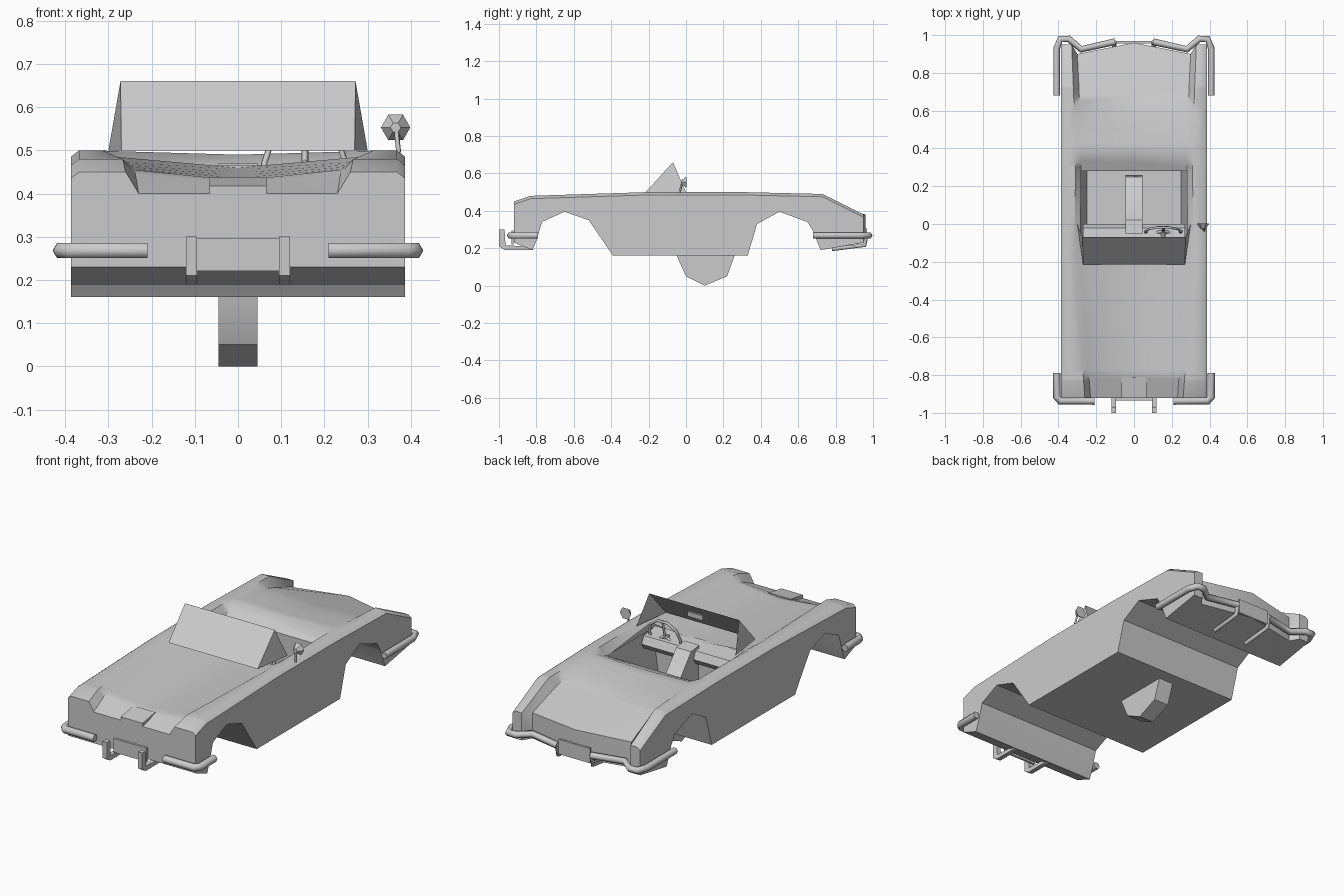
import bpy, bmesh, math
from mathutils import Matrix, Vector

if "Cube" in bpy.data.objects:
    bpy.data.objects.remove(bpy.data.objects["Cube"])


def finish(bm, name, mirror=False, angle=35):
    bmesh.ops.recalc_face_normals(bm, faces=bm.faces)
    me = bpy.data.meshes.new(name)
    bm.to_mesh(me)
    bm.free()
    ob = bpy.data.objects.new(name, me)
    bpy.context.collection.objects.link(ob)
    if mirror:
        m = ob.modifiers.new("mirror", 'MIRROR')
        m.merge_threshold = 0.0005
    bpy.ops.object.select_all(action='DESELECT')
    ob.select_set(True)
    bpy.context.view_layer.objects.active = ob
    bpy.ops.object.shade_smooth_by_angle(angle=math.radians(angle))
    return ob


def prism(name, yz, x0, x1, mirror=False):
    """Side profile (y, z) extruded from x0 to x1."""
    bm = bmesh.new()
    f = bm.faces.new([bm.verts.new((x0, y, z)) for y, z in yz])
    r = bmesh.ops.extrude_face_region(bm, geom=[f])
    for v in r['geom']:
        if isinstance(v, bmesh.types.BMVert):
            v.co.x = x1
    return finish(bm, name, mirror)


def box(name, c, s):
    (x, y, z), (a, b, d) = c, (v / 2 for v in s)
    return prism(name, [(y - b, z - d), (y + b, z - d), (y + b, z + d), (y - b, z + d)], x - a, x + a)


def tube(name, pts, r, mirror=False, cyclic=False, res=1):
    cu = bpy.data.curves.new(name, 'CURVE')
    cu.dimensions = '3D'
    cu.bevel_depth, cu.bevel_resolution, cu.use_fill_caps = r, res, True
    sp = cu.splines.new('POLY')
    sp.points.add(len(pts) - 1)
    for p, co in zip(sp.points, pts):
        p.co = (*co, 1)
    sp.use_cyclic_u = cyclic
    ob = bpy.data.objects.new(name, cu)
    bpy.context.collection.objects.link(ob)
    if mirror:
        ob.modifiers.new("mirror", 'MIRROR')
    return ob


def lerp(keys, y):
    for (a, p), (b, q) in zip(keys, keys[1:]):
        if y <= b:
            return p + (q - p) * (y - a) / (b - a)
    return keys[-1][1]


# body: height curves along y for underside, fender top, panel edge, panel centre
under = [(-.92, .23), (-.82, .19), (-.8, .24), (-.77, .34), (-.65, .395), (-.52, .35), (-.39, .16),
         (.33, .16), (.38, .33), (.5, .395), (.65, .34), (.68, .29), (.72, .19), (.95, .23)]
fender = [(-.92, .45), (-.83, .48), (-.2, .5), (.3, .5), (.73, .49), (.95, .38)]
edge = [(-.92, .4), (-.8, .455), (-.1, .485), (.28, .45), (.38, .498), (.6, .475), (.95, .37)]
centre = [(-.92, .4), (-.8, .43), (-.1, .46), (.28, .45), (.38, .49), (.6, .465), (.95, .38)]
inner = [(-.92, .26), (-.2, .315), (.28, .31), (.43, .31), (.95, .33)]
ys = sorted({y for k in (under, fender, edge, centre, inner) for y, _ in k})
bm = bmesh.new()
rows = []
for y in ys:
    zb, zt, xi = lerp(under, y), lerp(fender, y), lerp(inner, y)
    zt = max(zt, zb + .05)
    ze, zc = max(lerp(edge, y), zb + .003), max(lerp(centre, y), zb + .003)
    top = [(.387, zt - .015), (.368, zt), (xi, zt), (xi - .03, ze), (0, zc)]
    back = [0, 0, 0, -.05, .01] if y == ys[-1] else [0] * 5
    rows.append(([bm.verts.new((x, y + d, z)) for (x, z), d in zip(top, back)],
                 [bm.verts.new((x, y + d, zb)) for (x, z), d in zip(top, back)]))
for y, (t0, b0), (t1, b1) in zip(ys, rows, rows[1:]):
    for i in range(4):
        if i < 3 or not -.11 < y < .27:          # cabin opening
            bm.faces.new((t0[i], t0[i + 1], t1[i + 1], t1[i]))
        bm.faces.new((b0[i], b0[i + 1], b1[i + 1], b1[i]))
    bm.faces.new((t0[0], t1[0], b1[0], b0[0]))
for t, b in (rows[0], rows[-1]):
    for i in range(4):
        bm.faces.new((t[i], t[i + 1], b[i + 1], b[i]))
finish(bm, "body", True, 40)

# cabin tub, open at the top
bm = bmesh.new()
lo = [bm.verts.new((x, y, .2)) for x, y in ((-.25, -.12), (.25, -.12), (.25, .28), (-.25, .28))]
hi = [bm.verts.new((x, y, .45)) for x, y in ((-.285, -.12), (.285, -.12), (.285, .28), (-.285, .28))]
bm.faces.new(lo)
for i in range(4):
    j = (i + 1) % 4
    bm.faces.new((lo[i], lo[j], hi[j], hi[i]))
finish(bm, "cabin_tub")
prism("dashboard", [(-.12, .38), (-.02, .38), (0, .41), (-.02, .45), (-.12, .465)], -.27, .27)

# centre tunnel, hanging below the floor
prism("centre_tunnel", [(-.05, .16), (0, .05), (.1, 0), (.22, .05), (.26, .16), (.25, .27),
                        (.12, .34), (.02, .46), (-.05, .47)], -.045, .045)

# windshield with side wings
bm = bmesh.new()
g = [[bm.verts.new(p) for p in ((s * .27, -.215, .5), (s * .272, -.07, .66), (s * .3, 0, .5))] for s in (-1, 1)]
bm.faces.new((g[0][0], g[1][0], g[1][1], g[0][1]))
for s in g:
    bm.faces.new(s)
finish(bm, "windshield")
box("inside_mirror", (0, -.085, .605), (.09, .012, .025))

# steering wheel
hub = Vector((.155, -.04, .468))
tilt = Matrix.Rotation(math.radians(-14), 3, 'X')


def on_wheel(a, r):
    return hub + tilt @ Vector((r * math.cos(a), 0, r * math.sin(a)))


tube("steering_rim", [on_wheel(i * math.pi / 5, .095) for i in range(10)], .008, cyclic=True, res=0)
for k in range(3):
    tube("steering_spoke", [hub, on_wheel(math.pi / 2 + k * math.tau / 3, .095)], .008, res=0)
tube("steering_column", [hub, (.155, -.11, .43)], .012, res=0)

# door mirror
bm = bmesh.new()
bmesh.ops.create_cone(bm, cap_ends=True, segments=6, radius1=.034, radius2=.012, depth=.03,
                      matrix=Matrix.Translation((.365, -.012, .553)) @ Matrix.Rotation(math.pi / 2, 4, 'X')
                      @ Matrix.Rotation(math.pi / 6, 4, 'Z'))
finish(bm, "door_mirror")
tube("door_mirror_stem", [(.366, -.02, .553), (.372, -.035, .495)], .006, res=0)

# bumpers
tube("front_bumper", [(.21, -.937, .268), (.39, -.937, .268), (.409, -.915, .268), (.409, -.79, .268)], .02, True)
tube("rear_bumper", [(.10, .965, .268), (.28, .925, .268), (.345, .98, .268), (.39, .98, .268),
                     (.409, .93, .268), (.409, .68, .268)], .018, True)
prism("front_overrider", [(-1, .3), (-.97, .3), (-.965, .215), (-.83, .21), (-.82, .19), (-.97, .19), (-1, .21)],
      .095, .12, True)
tube("rear_overrider", [(.105, .965, .27), (.105, .955, .215), (.105, .78, .195)], .012, True)

# plates and hood scoop
box("front_plate", (0, -.928, .258), (.2, .012, .075))
box("rear_plate", (0, .962, .265), (.19, .012, .08))
prism("hood_scoop", [(-.92, .398), (-.92, .418), (-.81, .437), (-.81, .42)], -.066, .066)
